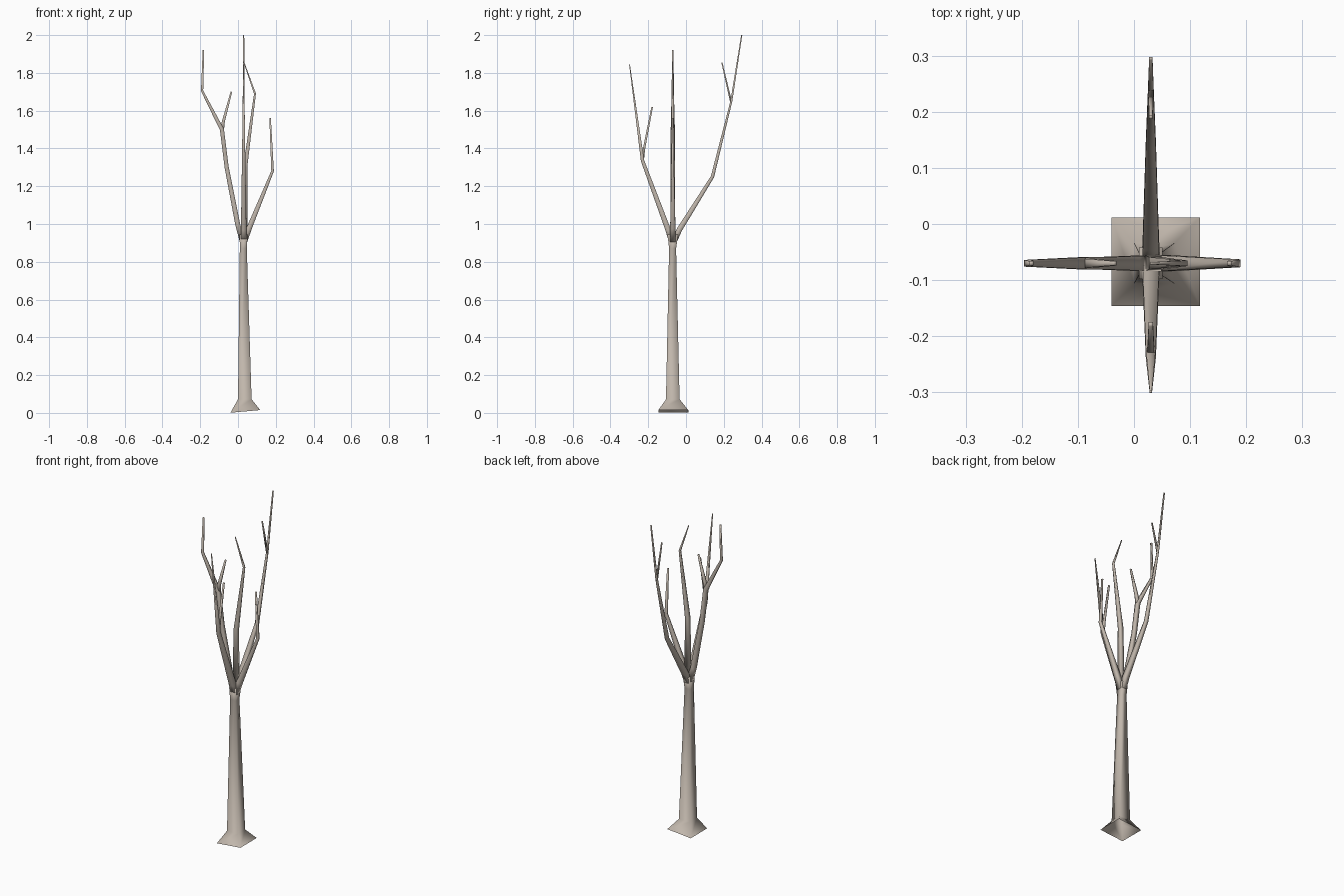
import bpy, bmesh
from mathutils import Vector

if "Cube" in bpy.data.objects:
    bpy.data.objects.remove(bpy.data.objects["Cube"])

bark = bpy.data.materials.new("pale_bark")
bark.diffuse_color = (0.53, 0.47, 0.41, 1)
bark.use_nodes = True
bark.node_tree.nodes["Principled BSDF"].inputs["Base Color"].default_value = bark.diffuse_color

CX, CY = 0.03, -0.07          # axis of the fork


def loft(name, rings, cap_start, cap_end):
    """Join a list of four-point rings into a smooth square tube."""
    bm = bmesh.new()
    vs = [[bm.verts.new(p) for p in r] for r in rings]
    for a, b in zip(vs, vs[1:]):
        for i in range(4):
            j = (i + 1) % 4
            bm.faces.new((a[i], a[j], b[j], b[i]))
    if cap_start:
        bm.faces.new(vs[0][::-1])
    if cap_end:
        bm.faces.new(vs[-1])
    bmesh.ops.recalc_face_normals(bm, faces=bm.faces)
    for f in bm.faces:
        f.smooth = True
    me = bpy.data.meshes.new(name)
    bm.to_mesh(me)
    bm.free()
    me.materials.append(bark)
    ob = bpy.data.objects.new(name, me)
    bpy.context.collection.objects.link(ob)


def square(x, y, z, hx, hy, tilt=0):
    return [(x + sx * hx, y + sy * hy, z + sx * tilt)
            for sx, sy in ((-1, -1), (1, -1), (1, 1), (-1, 1))]


def branch(name, axis, path):
    """Planar tapering branch. path: (position along axis, z, half width)."""
    pts = [Vector((p, CY, z)) if axis == 'x' else Vector((CX, p, z))
           for p, z, w in path]
    across = Vector((0, 1, 0)) if axis == 'x' else Vector((1, 0, 0))
    rings = []
    for i, (p, (_, _, w)) in enumerate(zip(pts, path)):
        t = Vector((0, 0, 0))
        if i > 0:
            t += (p - pts[i - 1]).normalized()
        if i < len(pts) - 1:
            t += (pts[i + 1] - p).normalized()
        side = t.normalized().cross(across) * w
        up = across * w
        rings.append([p - side - up, p + side - up, p + side + up, p - side + up])
    loft(name, rings, True, True)


# trunk with flared foot, open underneath
loft("trunk", [
    square(0.039, -0.067, 0.008, 0.079, 0.079, 0.007),
    square(0.036, -0.07, 0.072, 0.036, 0.036),
    square(0.028, -0.071, 0.87, 0.0185, 0.0185),
    square(0.03, -0.07, 0.945, 0.021, 0.028),
], False, True)

# branches in the left-right plane
branch("left_branch", 'x', [(0.02, 0.92, 0.014), (-0.002, 1.0, 0.013), (-0.06, 1.3, 0.011),
                            (-0.085, 1.5, 0.011), (-0.19, 1.705, 0.006), (-0.183, 1.92, 0.004)])
branch("left_twig", 'x', [(-0.085, 1.48, 0.009), (-0.078, 1.54, 0.008), (-0.035, 1.70, 0.004)])
branch("middle_branch", 'x', [(0.035, 0.92, 0.014), (0.038, 1.3, 0.011),
                              (0.09, 1.69, 0.005), (0.03, 1.86, 0.002)])
branch("right_branch", 'x', [(0.035, 0.91, 0.015), (0.06, 0.98, 0.014),
                             (0.183, 1.28, 0.007), (0.17, 1.56, 0.004)])

# branches in the front-back plane
branch("front_branch", 'y', [(-0.072, 0.90, 0.016), (-0.095, 0.97, 0.0145),
                             (-0.23, 1.335, 0.009), (-0.299, 1.845, 0.002)])
branch("front_twig", 'y', [(-0.23, 1.335, 0.007), (-0.222, 1.40, 0.006), (-0.179, 1.62, 0.004)])
branch("back_branch", 'y', [(-0.068, 0.90, 0.016), (-0.035, 0.97, 0.0145), (0.14, 1.25, 0.009),
                            (0.24, 1.65, 0.005), (0.295, 2.0, 0.003)])
branch("back_twig", 'y', [(0.24, 1.64, 0.005), (0.19, 1.855, 0.003)])
